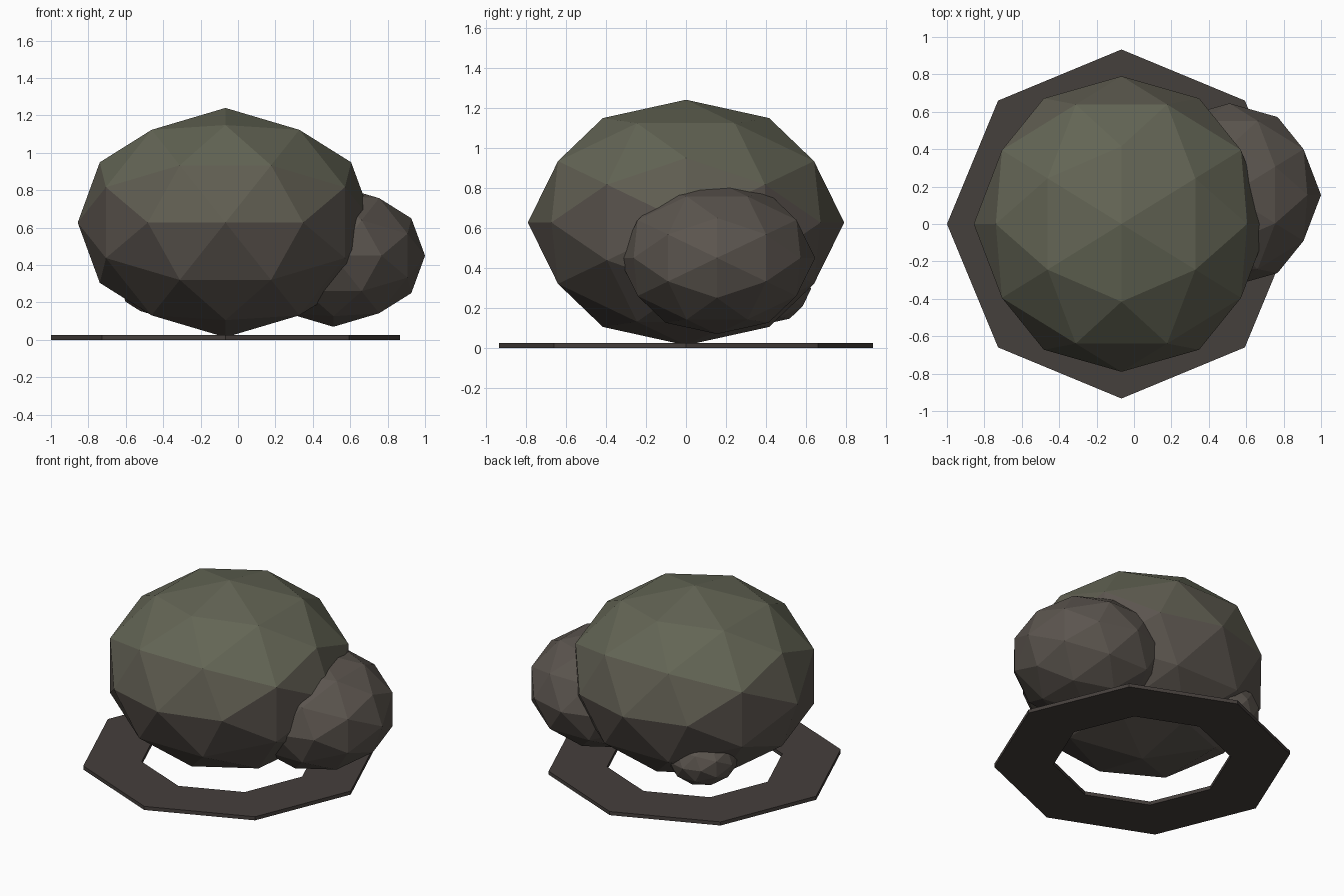
import bpy, bmesh, math
from mathutils import Vector

if "Cube" in bpy.data.objects:
    bpy.data.objects.remove(bpy.data.objects["Cube"])

PHI = (1 + math.sqrt(5)) / 2
CX = -0.067  # centre of the main boulder and base ring


def material(name, rgb):
    m = bpy.data.materials.new(name)
    m.diffuse_color = (*rgb, 1)
    m.use_nodes = True
    m.node_tree.nodes["Principled BSDF"].inputs["Base Color"].default_value = m.diffuse_color
    return m


moss = material("moss", (0.125, 0.13, 0.09))
mixed = material("mossy_stone", (0.115, 0.11, 0.082))
stone = material("stone", (0.105, 0.09, 0.077))
earth = material("earth", (0.06, 0.05, 0.045))


def finish(bm, name, mats):
    bmesh.ops.recalc_face_normals(bm, faces=bm.faces[:])
    me = bpy.data.meshes.new(name)
    bm.to_mesh(me)
    bm.free()
    for m in mats:
        me.materials.append(m)
    ob = bpy.data.objects.new(name, me)
    bpy.context.collection.objects.link(ob)
    return ob


def boulder(name, centre, radius, height):
    """Flat-faced, once-subdivided icosahedron, squashed in z."""
    bm = bmesh.new()
    for a in (-1, 1):
        for b in (-PHI, PHI):
            for p in ((0, a, b), (a, b, 0), (b, 0, a)):
                bm.verts.new(p)
    bmesh.ops.convex_hull(bm, input=bm.verts[:])
    bmesh.ops.subdivide_edges(bm, edges=bm.edges[:], cuts=1, use_grid_fill=True)
    for v in bm.verts:
        n = v.co.normalized()
        v.co = Vector(centre) + Vector((n.x * radius, n.y * radius, n.z * height))
    # mossy colour on the high faces
    for f in bm.faces:
        z = f.calc_center_median().z
        f.material_index = 2 if z > 0.95 else 1 if z > 0.7 and radius > 0.6 else 0
    return finish(bm, name, (stone, mixed, moss))


def flat_ring(name, outer, inner, thickness, sides):
    """Flat ring with straight sides."""
    bm = bmesh.new()
    loops = []
    for r, z in ((outer, 0), (outer, thickness), (inner, thickness), (inner, 0)):
        loops.append([bm.verts.new((CX + r * math.cos(math.tau * i / sides),
                                    r * math.sin(math.tau * i / sides), z))
                      for i in range(sides)])
    for k in range(4):
        a, b = loops[k], loops[(k + 1) % 4]
        for i in range(sides):
            j = (i + 1) % sides
            bm.faces.new((a[i], a[j], b[j], b[i]))
    return finish(bm, name, (earth,))


# Boulders: large, side and small rear one
boulder("main_boulder", (CX, 0, 0.627), 0.79, 0.613)
boulder("side_boulder", (0.51, 0.155, 0.45), 0.49, 0.38)
boulder("small_rear_boulder", (-0.41, 0.40, 0.296), 0.225, 0.175)

# Octagonal ground ring
flat_ring("base_ring", 0.933, 0.56, 0.025, 8)
